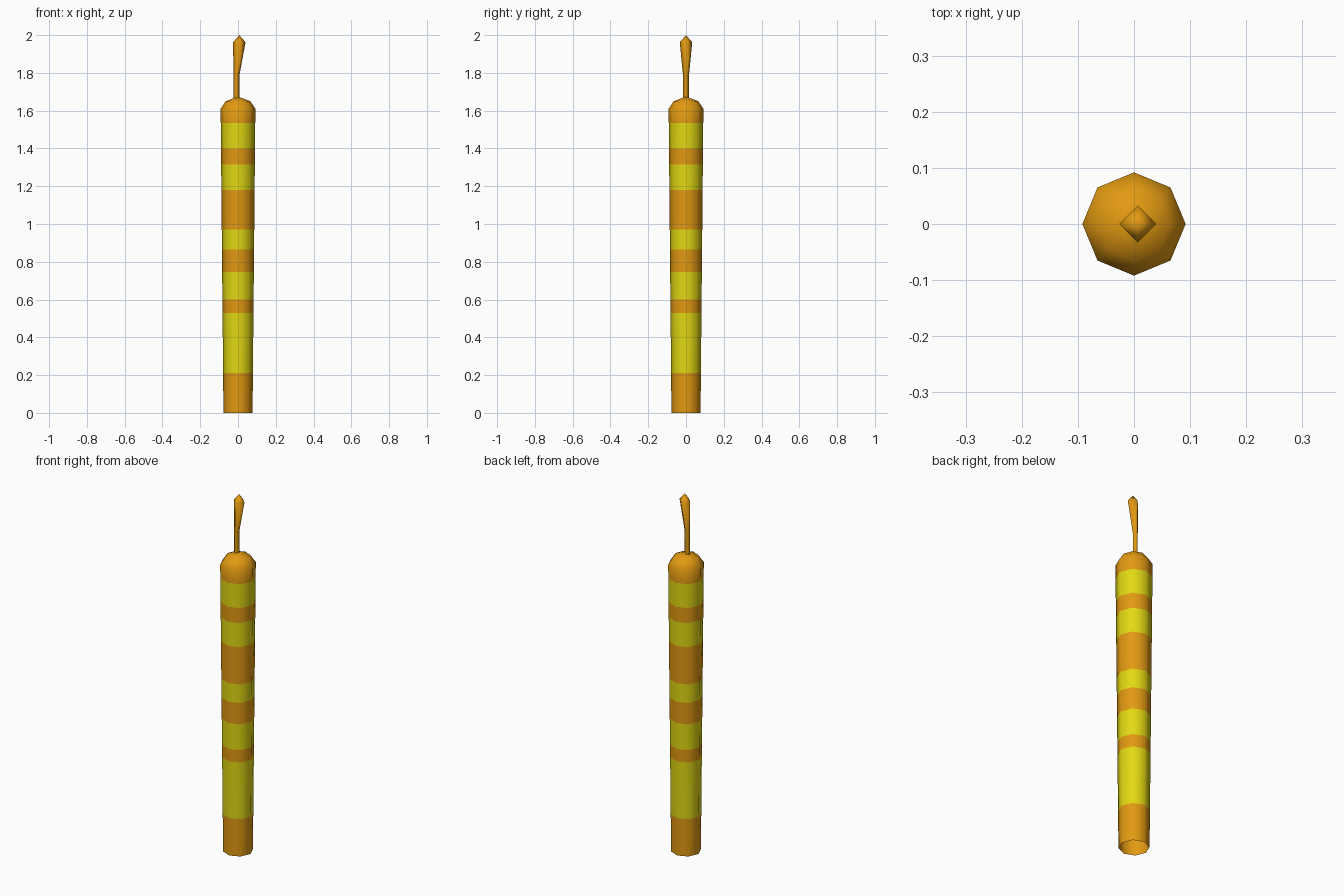
import bpy, math

if "Cube" in bpy.data.objects:
    bpy.data.objects.remove(bpy.data.objects["Cube"])

def material(name, color):
    m = bpy.data.materials.new(name)
    m.diffuse_color = (*color, 1)
    m.use_nodes = True
    m.node_tree.nodes["Principled BSDF"].inputs["Base Color"].default_value = m.diffuse_color
    return m

orange = material("orange", (0.76, 0.32, 0.006))
yellow = material("yellow", (0.76, 0.69, 0.006))

def loft(name, rings, sides, apex, mats):
    """Rings are (x centre, z, radius); ends in a point, open at the bottom."""
    verts, faces = [], []
    for x, z, r in rings:
        for i in range(sides):
            a = 2 * math.pi * i / sides
            verts.append((x + r * math.cos(a), r * math.sin(a), z))
    for k in range(len(rings) - 1):
        for i in range(sides):
            j = (i + 1) % sides
            a, b = k * sides, (k + 1) * sides
            faces.append((a + i, a + j, b + j, b + i))
    last = (len(rings) - 1) * sides
    verts.append(apex)
    for i in range(sides):
        faces.append((last + i, last + (i + 1) % sides, len(verts) - 1))
    mesh = bpy.data.meshes.new(name)
    mesh.from_pydata(verts, [], faces)
    for m in mats:
        mesh.materials.append(m)
    for p in mesh.polygons:
        p.use_smooth = True
    obj = bpy.data.objects.new(name, mesh)
    bpy.context.collection.objects.link(obj)
    return obj

# Tapered striped tube with a rounded top
bands = [0, 0.21, 0.53, 0.60, 0.745, 0.865, 0.97, 1.18, 1.315, 1.40, 1.535]
rings = [(0, z, 0.077 + 0.015 * z / 1.61) for z in bands + [1.61]]
rings += [(0, 1.65, 0.065)]
body = loft("striped_tube", rings, 8, (0, 0, 1.675), [orange, yellow])
for p in body.data.polygons:
    band = sum(p.center.z > z for z in bands) - 1
    p.material_index = band % 2

# Thin square stem flaring into a pointed tip
loft("stem_tip", [(-0.008, 1.65, 0.016), (-0.008, 1.79, 0.016), (0.007, 1.962, 0.033)],
     4, (0.007, 0, 2.0), [orange])
